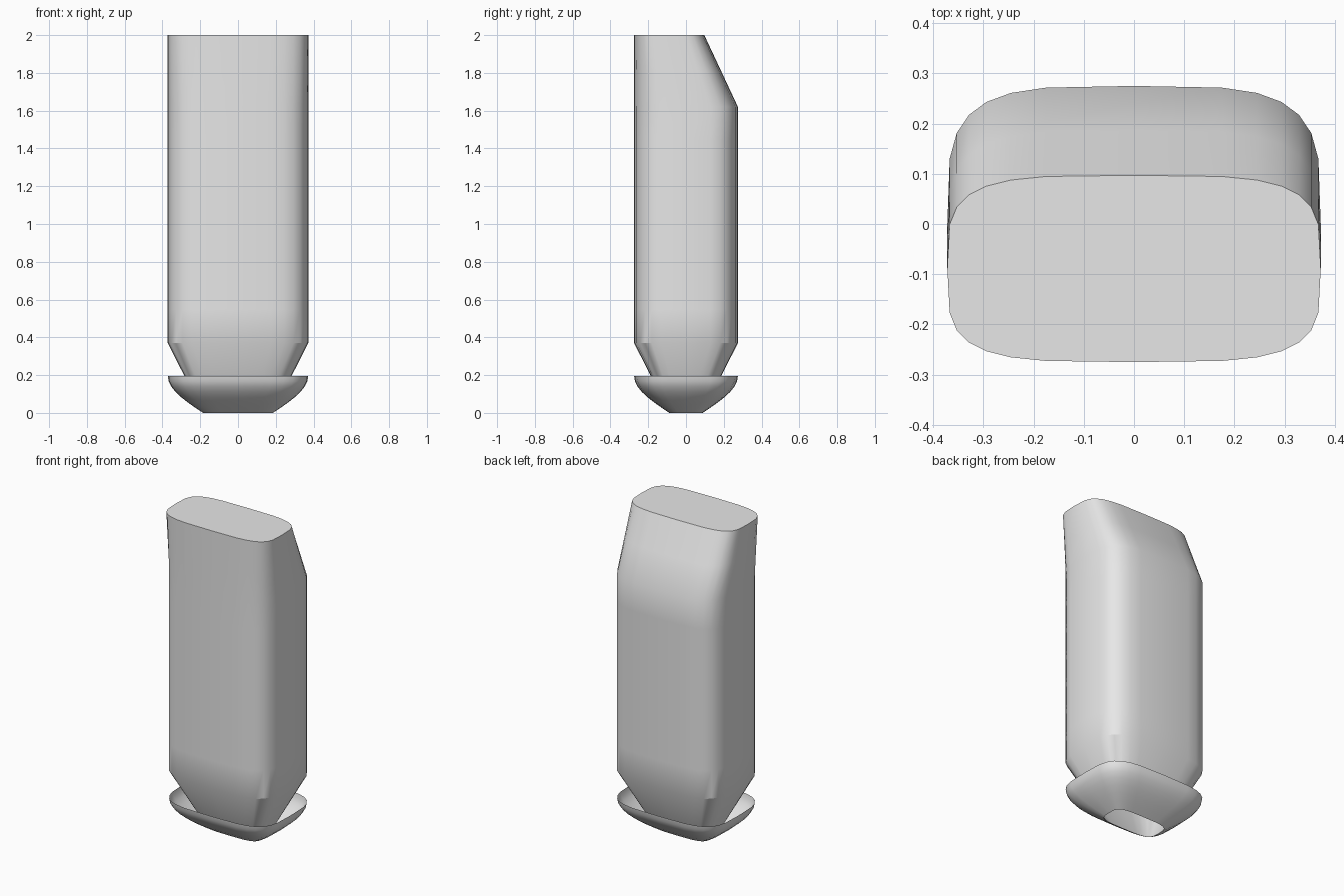
import bpy
import bmesh
import math

cube = bpy.data.objects.get("Cube")
if cube:
    bpy.data.objects.remove(cube, do_unlink=True)

SIDES = 28
HALF_X, HALF_Y = 0.372, 0.275      # full cross-section
FOOT_X, FOOT_Y = 0.185, 0.088      # narrow opening at the foot

grey = bpy.data.materials.new("light_grey")
grey.use_nodes = True
grey.diffuse_color = (0.8, 0.8, 0.8, 1)
grey.node_tree.nodes["Principled BSDF"].inputs["Base Color"].default_value = (0.8, 0.8, 0.8, 1)


def lerp(a, b, t):
    return a + (b - a) * t


def rounded_ring(bm, z, rx, ry, cy=0.0):
    """Ring of vertices on a fourth-power superellipse."""
    ring = []
    for i in range(SIDES):
        a = math.tau * i / SIDES
        c, s = math.cos(a), math.sin(a)
        x = math.copysign(math.sqrt(abs(c)), c) if abs(c) > 1e-9 else 0
        y = math.copysign(math.sqrt(abs(s)), s) if abs(s) > 1e-9 else 0
        ring.append(bm.verts.new((rx * x, cy + ry * y, z)))
    return ring


def loft(name, sections, cap_top=False):
    """Skin a list of (z, rx, ry, cy) sections."""
    bm = bmesh.new()
    rings = [rounded_ring(bm, *s) for s in sections]
    for low, high in zip(rings, rings[1:]):
        for i in range(SIDES):
            j = (i + 1) % SIDES
            bm.faces.new((low[i], low[j], high[j], high[i]))
    if cap_top:
        bm.faces.new(rings[-1])
    mesh = bpy.data.meshes.new(name)
    bm.to_mesh(mesh)
    bm.free()
    mesh.materials.append(grey)
    obj = bpy.data.objects.new(name, mesh)
    bpy.context.collection.objects.link(obj)
    bpy.ops.object.select_all(action='DESELECT')
    obj.select_set(True)
    bpy.context.view_layer.objects.active = obj
    bpy.ops.object.shade_smooth_by_angle(angle=math.radians(30))
    return obj


# Column: tapered neck, straight shaft, top sloping in at the back
neck = [(0, FOOT_X, FOOT_Y, 0)]
shaft = [(lerp(0.37, 1.62, i / 7), HALF_X, HALF_Y, 0) for i in range(8)]
slope = [(lerp(1.62, 2.0, t), HALF_X, lerp(HALF_Y, 0.186, t), lerp(0, -0.089, t))
         for t in (0.5, 1.0)]
loft("column", neck + shaft + slope, cap_top=True)

# Flared skirt: open bowl rising from the foot around the neck
skirt = []
for i in range(8):
    t = i / 7
    f = math.sin(t * math.pi / 2)
    skirt.append((0.195 * t, lerp(FOOT_X, HALF_X, f), lerp(FOOT_Y, HALF_Y, f), 0))
loft("flared_skirt", skirt)
